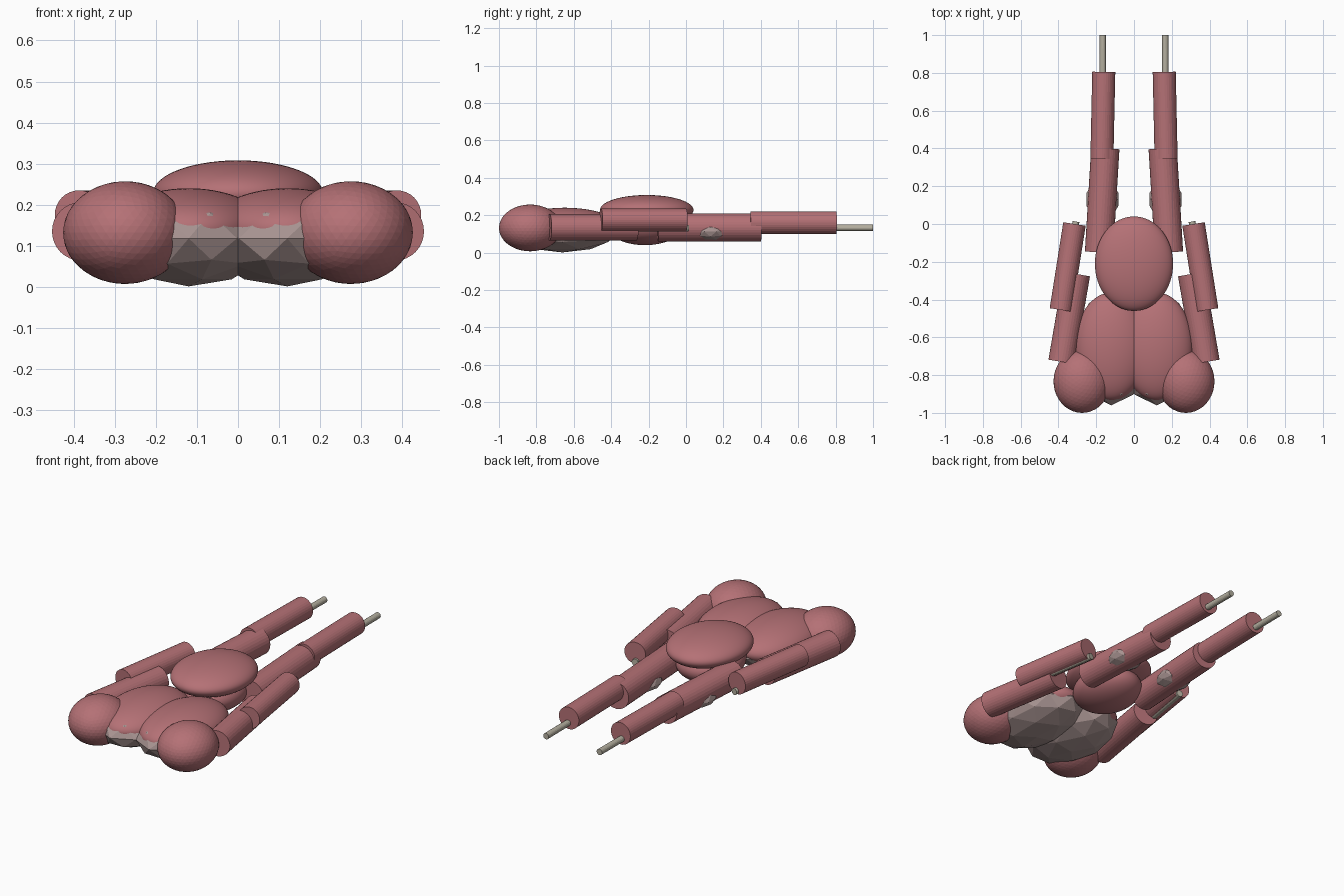
import bpy
from mathutils import Vector

if "Cube" in bpy.data.objects:
    bpy.data.objects.remove(bpy.data.objects["Cube"])


def material(name, rgb):
    m = bpy.data.materials.new(name)
    m.diffuse_color = (*rgb, 1)
    m.use_nodes = True
    m.node_tree.nodes["Principled BSDF"].inputs["Base Color"].default_value = m.diffuse_color
    return m


FLESH = material("muscle pink", (0.46, 0.165, 0.18))
RIB = material("rib grey", (0.40, 0.30, 0.29))
BONE = material("bone", (0.46, 0.43, 0.35))


def blob(name, loc, radii, mat, detail=5, smooth=False):
    """Icosphere stretched to the given radii."""
    bpy.ops.mesh.primitive_ico_sphere_add(subdivisions=detail, radius=1, location=loc)
    ob = bpy.context.object
    ob.name = name
    ob.scale = radii
    bpy.ops.object.transform_apply(location=False, rotation=False, scale=True)
    if smooth:
        bpy.ops.object.shade_smooth()
    ob.data.materials.append(mat)
    return ob


def rod(name, a, b, radius, mat, sides=32):
    """Cylinder running from point a to point b."""
    a, b = Vector(a), Vector(b)
    bpy.ops.mesh.primitive_cylinder_add(vertices=sides, radius=radius,
                                        depth=(b - a).length, location=(a + b) / 2)
    ob = bpy.context.object
    ob.name = name
    ob.rotation_euler = (b - a).to_track_quat('Z', 'Y').to_euler()
    ob.data.materials.append(mat)
    return ob


# Hips: a flat upper lens over a smaller rounded belly
blob("hip_muscle", (0, -0.21, 0.228), (0.207, 0.25, 0.08), FLESH, smooth=True)
blob("belly_muscle", (0, -0.22, 0.14), (0.17, 0.20, 0.10), FLESH, smooth=True)

for side, s in (("left", -1), ("right", 1)):
    # Torso half: faceted rib cage under a smooth chest muscle
    ribs = blob(f"{side}_ribs", (s * 0.12, -0.66, 0.118), (0.20, 0.30, 0.117), RIB, detail=2)
    if s < 0:
        ribs.data.transform(((-1, 0, 0, 0), (0, 1, 0, 0), (0, 0, 1, 0), (0, 0, 0, 1)))
        ribs.data.flip_normals()
    blob(f"{side}_chest", (s * 0.12, -0.648, 0.141), (0.192, 0.285, 0.099), FLESH, smooth=True)
    blob(f"{side}_shoulder", (s * 0.275, -0.833, 0.132), (0.151, 0.167, 0.125), FLESH, detail=4)

    # Arm: upper arm, forearm and the bone inside them
    rod(f"{side}_upper_arm", (s * 0.383, -0.73, 0.135), (s * 0.303, -0.265, 0.135), 0.071, FLESH)
    rod(f"{side}_forearm", (s * 0.387, -0.455, 0.175), (s * 0.315, 0.0, 0.175), 0.06, FLESH)
    rod(f"{side}_arm_bone", (s * 0.36, -0.30, 0.13), (s * 0.307, 0.013, 0.13), 0.018, BONE, 16)

    # Leg: thigh, knee joint, shin and the bone poking out of its end
    rod(f"{side}_thigh", (s * 0.185, -0.15, 0.135), (s * 0.152, 0.40, 0.135), 0.075, FLESH)
    blob(f"{side}_knee", (s * 0.167, 0.13, 0.112), (0.09, 0.105, 0.05), RIB, detail=2)
    rod(f"{side}_shin", (s * 0.170, 0.345, 0.16), (s * 0.160, 0.805, 0.16), 0.061, FLESH)
    rod(f"{side}_leg_bone", (s * 0.17, 0.20, 0.132), (s * 0.165, 1.0, 0.132), 0.017, BONE, 16)
